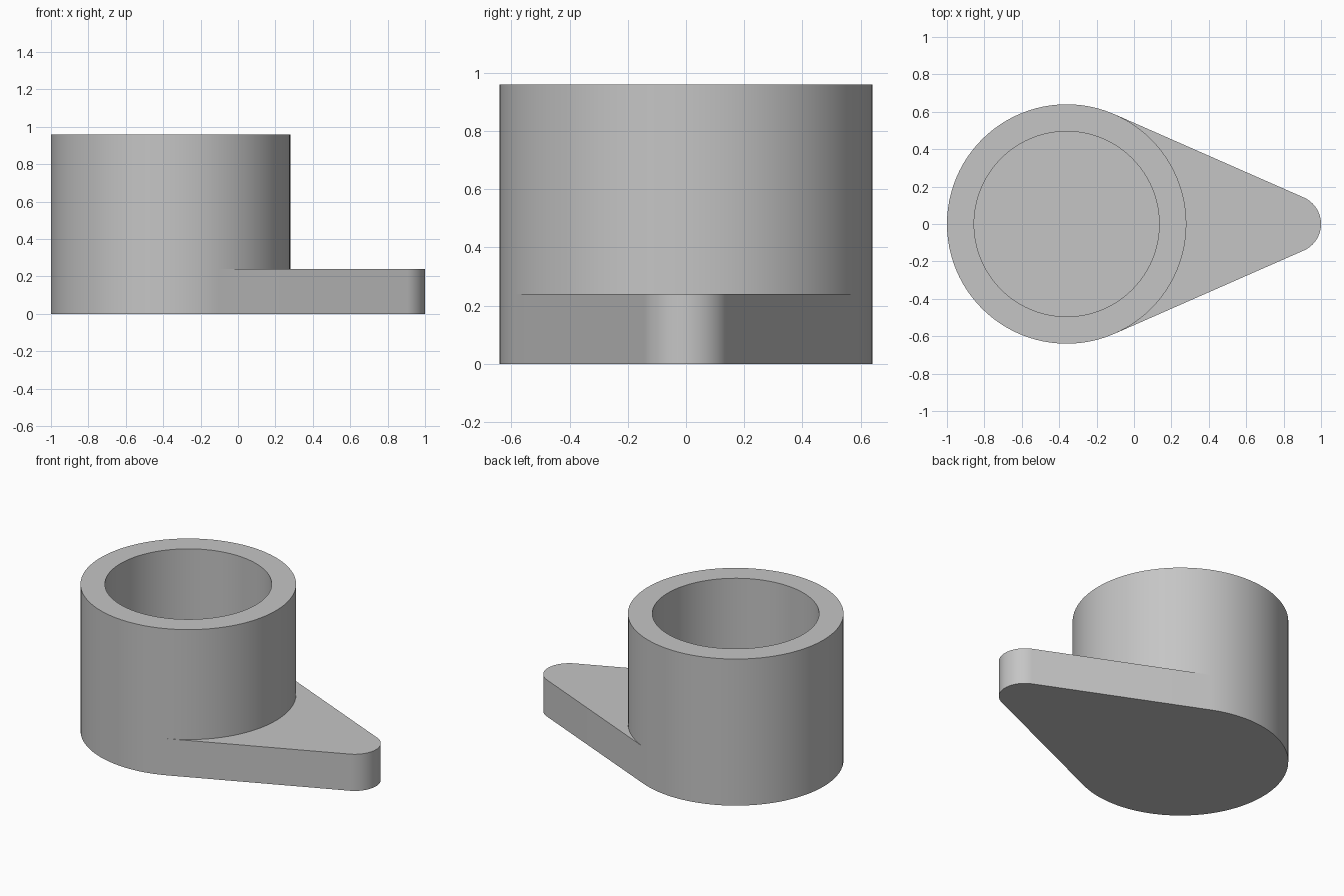
import bpy, bmesh, math

cube = bpy.data.objects.get("Cube")
if cube:
    bpy.data.objects.remove(cube, do_unlink=True)

CUP_X, R_OUT, R_IN, HEIGHT = -0.36, 0.64, 0.495, 0.96
PLATE_H = 0.24
TIP_R = 0.155
TIP_X = 1 - TIP_R

grey = bpy.data.materials.new("plain_grey")
grey.use_nodes = True
colour = (0.56, 0.56, 0.56, 1)
grey.diffuse_color = colour
grey.node_tree.nodes["Principled BSDF"].inputs["Base Color"].default_value = colour


def arc(cx, r, start, end, steps):
    """Points on an arc centred on the x axis."""
    return [(cx + r * math.cos(t), r * math.sin(t))
            for t in (start + (end - start) * i / steps for i in range(steps + 1))]


def finish(bm, name):
    bmesh.ops.recalc_face_normals(bm, faces=bm.faces)
    mesh = bpy.data.meshes.new(name)
    bm.to_mesh(mesh)
    bm.free()
    mesh.materials.append(grey)
    obj = bpy.data.objects.new(name, mesh)
    bpy.context.collection.objects.link(obj)
    bpy.ops.object.select_all(action='DESELECT')
    obj.select_set(True)
    bpy.context.view_layer.objects.active = obj
    bpy.ops.object.shade_smooth_by_angle(angle=math.radians(30))
    return obj


# Round cup: lathed wall with a thick closed floor
bm = bmesh.new()
profile = [(0, 0), (R_OUT, 0), (R_OUT, HEIGHT), (R_IN, HEIGHT), (R_IN, PLATE_H), (0, PLATE_H)]
verts = [bm.verts.new((r, 0, z)) for r, z in profile]
edges = [bm.edges.new(pair) for pair in zip(verts, verts[1:])]
bmesh.ops.spin(bm, geom=verts + edges, cent=(0, 0, 0), axis=(0, 0, 1),
               angle=math.tau, steps=96, use_duplicate=False)
bmesh.ops.remove_doubles(bm, verts=bm.verts, dist=0.0001)
finish(bm, "cup").location.x = CUP_X

# Tapered lever: sides tangent to the cup and to the rounded tip
tangent = math.acos((R_OUT - TIP_R) / (TIP_X - CUP_X))
outline = arc(TIP_X, TIP_R, -tangent, tangent, 32)
outline += arc(CUP_X, R_OUT, tangent, tangent, 1)[:1]
outline += arc(CUP_X, R_OUT * 0.94, tangent, -tangent, 32)
outline += arc(CUP_X, R_OUT, -tangent, -tangent, 1)[:1]
bm = bmesh.new()
base = bm.faces.new([bm.verts.new((x, y, 0)) for x, y in outline])
top = bmesh.ops.extrude_face_region(bm, geom=[base], use_keep_orig=True)["geom"]
bmesh.ops.translate(bm, verts=[v for v in top if isinstance(v, bmesh.types.BMVert)],
                    vec=(0, 0, PLATE_H))
finish(bm, "lever")
